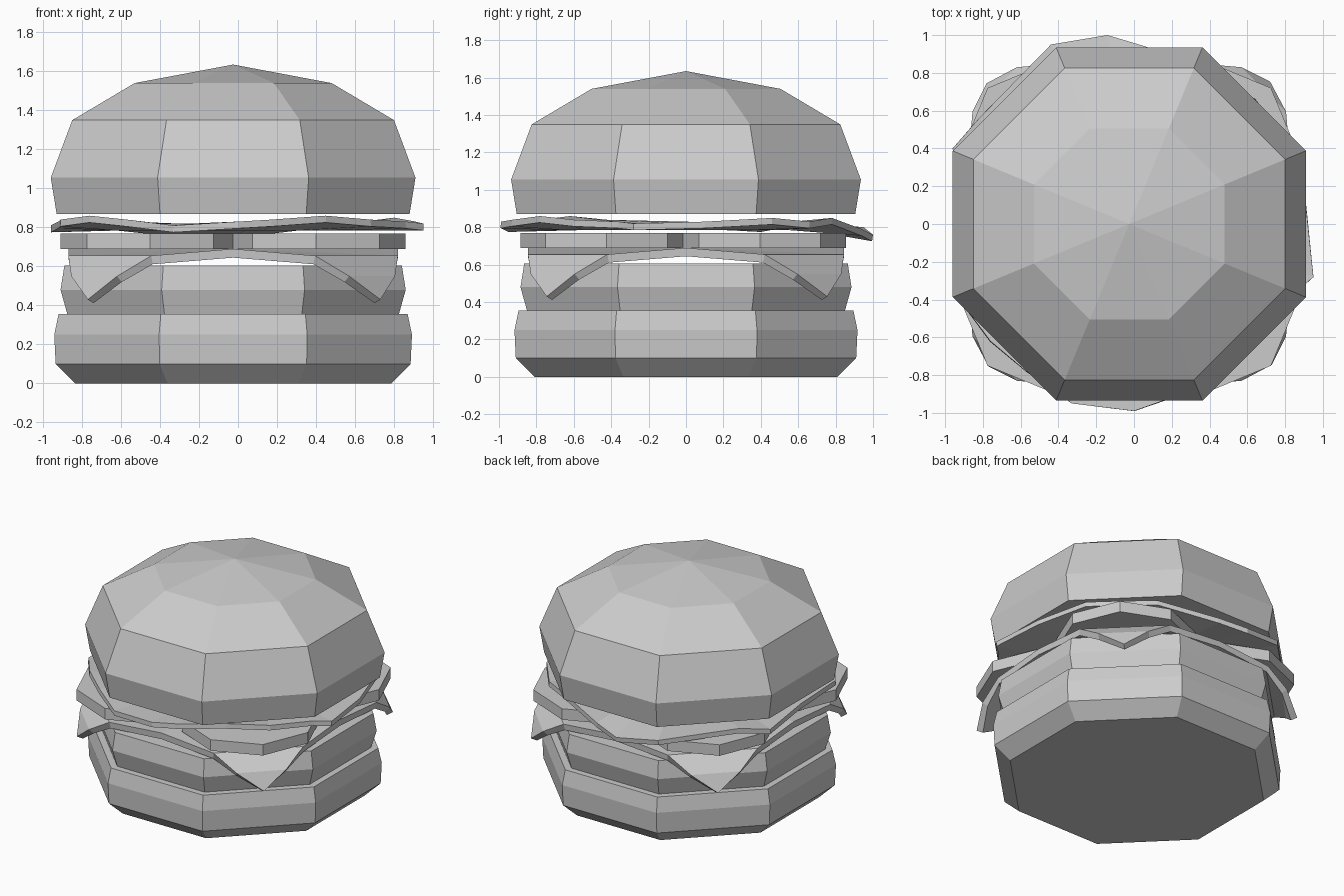
import bpy, bmesh, math
from mathutils import Matrix, Vector

cube = bpy.data.objects.get("Cube")
if cube:
    bpy.data.objects.remove(cube, do_unlink=True)

GREY = (0.6, 0.6, 0.6, 1)
CX = -0.025  # axis of the stacked layers

grey = bpy.data.materials.new("plain_grey")
grey.use_nodes = True
grey.diffuse_color = GREY
grey.node_tree.nodes["Principled BSDF"].inputs["Base Color"].default_value = GREY


def finish(name, bm, loc=(0, 0, 0), thickness=0):
    mesh = bpy.data.meshes.new(name)
    bmesh.ops.recalc_face_normals(bm, faces=bm.faces)
    # open sheets must face up so that they thicken downwards
    if thickness and sum(f.normal.z * f.calc_area() for f in bm.faces) < 0:
        bmesh.ops.reverse_faces(bm, faces=bm.faces)
    bm.to_mesh(mesh)
    bm.free()
    mesh.materials.append(grey)
    obj = bpy.data.objects.new(name, mesh)
    obj.location = loc
    bpy.context.collection.objects.link(obj)
    if thickness:
        mod = obj.modifiers.new("thickness", "SOLIDIFY")
        mod.thickness = thickness
        mod.offset = -1
    return obj


def octagon_stack(name, profile, loc=(CX, 0, 0), turn=0.5, apex=None):
    """Stack octagons given as (distance to flat side, height)."""
    bm = bmesh.new()
    rings = []
    for half, z in profile:
        r = half / math.cos(math.pi / 8)
        angles = [(i + turn) * math.pi / 4 for i in range(8)]
        rings.append([bm.verts.new((r * math.cos(a), r * math.sin(a), z)) for a in angles])
    for low, high in zip(rings, rings[1:]):
        for i in range(8):
            j = (i + 1) % 8
            bm.faces.new((low[i], low[j], high[j], high[i]))
    bm.faces.new(rings[0])
    if apex:
        tip = bm.verts.new((0, 0, apex))
        for i in range(8):
            bm.faces.new((rings[-1][i], rings[-1][(i + 1) % 8], tip))
    else:
        bm.faces.new(rings[-1])
    return finish(name, bm, loc)


# Buns and patty
octagon_stack("bottom_bun", [(0.81, 0), (0.91, 0.10), (0.917, 0.25), (0.895, 0.355)])
octagon_stack("patty", [(0.85, 0.355), (0.885, 0.48), (0.865, 0.605)])
octagon_stack("top_bun", [(0.905, 0.87), (0.935, 1.055), (0.825, 1.35), (0.505, 1.54)], apex=1.635)

# Cheese slice: flat middle with four drooping corners
bm = bmesh.new()
centre = bm.verts.new((0, 0, 0.69))
side = [(0, 0.845, 0.69), (0.42, 0.845, 0.655), (0.595, 0.83, 0.55), (0.745, 0.755, 0.43)]
corner = side + [(y, x, z) for x, y, z in reversed(side[1:3])]
edge = []
for q in range(4):
    spin = Matrix.Rotation(-q * math.pi / 2, 3, "Z")
    edge += [bm.verts.new(spin @ Vector(p)) for p in corner]
for q in range(4):
    mid, s1, b1, tip, b2, s2 = edge[q * 6:q * 6 + 6]
    after = edge[(q * 6 + 6) % 24]
    for face in ((centre, mid, s1), (centre, s1, s2), (centre, s2, after),
                 (s1, b1, b2, s2), (b1, tip, b2)):
        bm.faces.new(face)
finish("cheese_slice", bm, (CX, 0, 0), 0.045)

# Four overlapping tomato slices
for sx, xname in ((-1, "right"), (1, "left")):
    for sy, yname in ((-1, "front"), (1, "back")):
        octagon_stack(f"tomato_slice_{yname}_{xname}", [(0.425, 0.69), (0.425, 0.77)],
                      (CX + sx * 0.425, sy * 0.41 - 0.015, 0), turn=0)

# Wavy lettuce leaf
rim = [(-.44, .95, .80), (-.14, 1, .76), (.06, .94, .79), (.45, .78, .85),
       (.64, .66, .83), (.80, .46, .85), (.91, .1, .83), (.95, -.28, .82),
       (.86, -.36, .83), (.68, -.6, .84), (.45, -.78, .86), (.17, -.93, .84),
       (0, -.99, .83), (-.33, -.95, .81), (-.57, -.78, .84), (-.76, -.62, .86),
       (-.91, -.42, .84), (-.92, 0, .83), (-.96, .4, .81), (-.82, .56, .84)]
bm = bmesh.new()
outer = [bm.verts.new(p) for p in rim]
inner = [bm.verts.new((x * 0.7, y * 0.7, 0.82)) for x, y, z in rim]
for i in range(len(rim)):
    j = (i + 1) % len(rim)
    bm.faces.new((outer[i], outer[j], inner[j], inner[i]))
bm.faces.new(inner)
finish("lettuce_leaf", bm, thickness=0.035)
